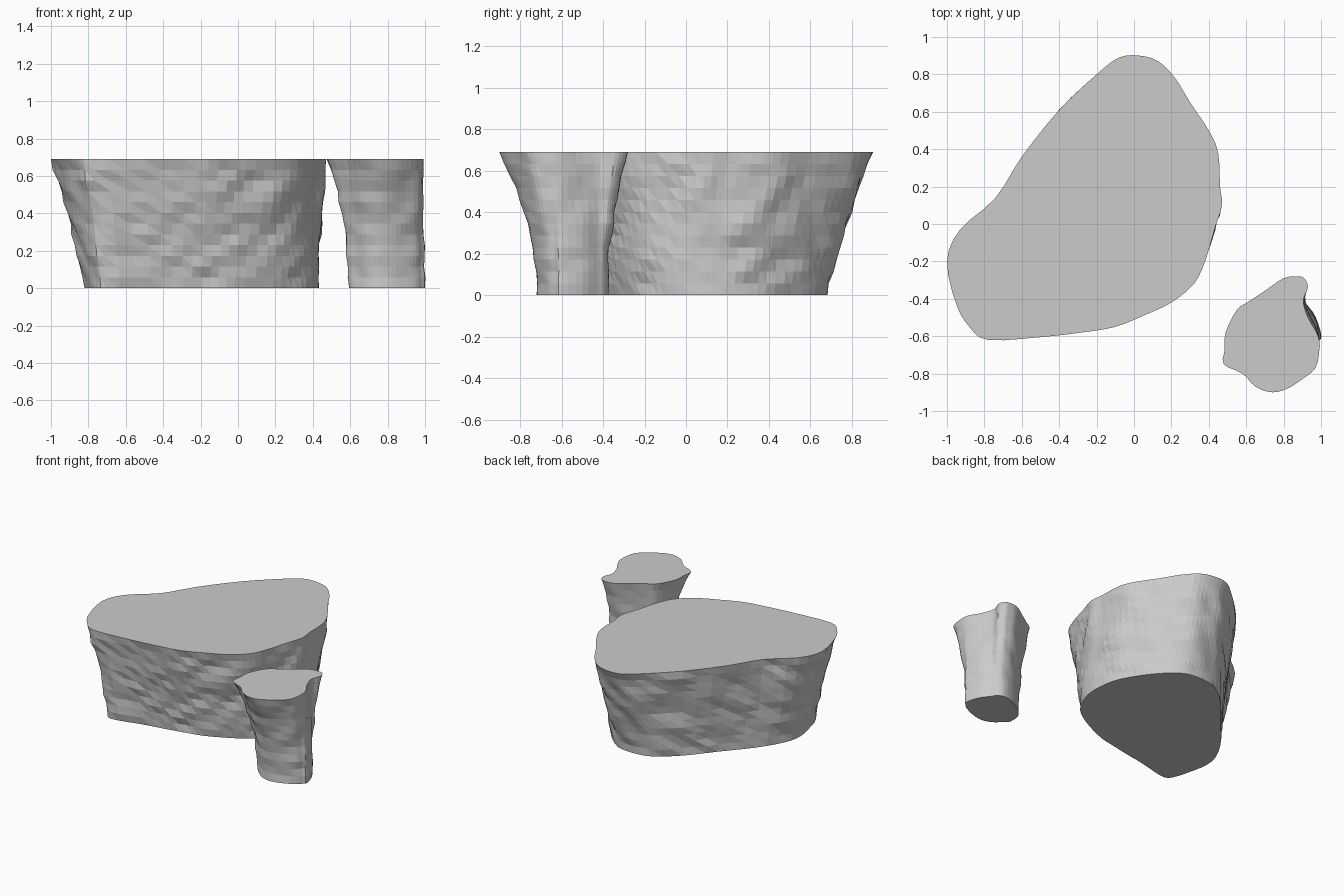
import bpy, bmesh
from mathutils import Vector, noise

if "Cube" in bpy.data.objects:
    bpy.data.objects.remove(bpy.data.objects["Cube"])

HEIGHT = 0.69
RINGS = 12
STEPS = 3

# Outline pairs: the flared rim on top and the matching narrower foot
big_top = [(.03, .90), (.13, .87), (.22, .78), (.30, .65), (.40, .50), (.45, .38),
           (.46, .20), (.47, .10), (.43, -.03), (.38, -.20), (.32, -.32), (.20, -.42),
           (.05, -.49), (-.10, -.55), (-.28, -.58), (-.50, -.605), (-.78, -.62),
           (-.88, -.55), (-.95, -.43), (-1.0, -.20), (-.93, -.03), (-.74, .14),
           (-.60, .36), (-.40, .61), (-.20, .80), (-.08, .89)]
big_foot = [(.03, .68), (.11, .66), (.20, .59), (.28, .50), (.36, .38), (.41, .27),
            (.43, .15), (.43, .05), (.40, -.06), (.34, -.17), (.26, -.24), (.14, -.31),
            (-.02, -.38), (-.15, -.41), (-.30, -.44), (-.47, -.47), (-.70, -.52),
            (-.76, -.46), (-.79, -.36), (-.82, -.20), (-.79, -.06), (-.68, .12),
            (-.50, .33), (-.34, .52), (-.18, .65), (-.07, .68)]
small_top = [(.87, -.28), (.91, -.29), (.93, -.34), (.905, -.41), (.93, -.50), (.985, -.60),
             (.99, -.68), (.97, -.77), (.90, -.83), (.82, -.88), (.74, -.90), (.65, -.87),
             (.58, -.80), (.48, -.75), (.485, -.67), (.49, -.58), (.55, -.46), (.62, -.41),
             (.71, -.35), (.80, -.29)]
small_foot = [(.84, -.375), (.87, -.38), (.90, -.40), (.92, -.43), (.97, -.50), (1.0, -.60),
              (.98, -.63), (.95, -.66), (.89, -.69), (.82, -.715), (.75, -.72), (.69, -.70),
              (.64, -.66), (.60, -.62), (.595, -.58), (.60, -.53), (.63, -.48), (.68, -.44),
              (.74, -.40), (.80, -.38)]


def smooth_outline(points):
    """Closed spline through the outline points."""
    pts = [Vector(p) for p in points]
    n, out = len(pts), []
    for i in range(n):
        a, b, c, d = (pts[(i + k) % n] for k in (-1, 0, 1, 2))
        for s in range(STEPS):
            t = s / STEPS
            out.append(0.5 * (2 * b + (c - a) * t + (2 * a - 5 * b + 4 * c - d) * t * t
                              + (3 * b - a - 3 * c + d) * t ** 3))
    return out


def rock_pillar(name, top, foot, flare, rough):
    """Loft foot to rim, chip the wall with noise, cap both ends flat."""
    top, foot = smooth_outline(top), smooth_outline(foot)
    n = len(top)
    bm = bmesh.new()
    rings = []
    for r in range(RINGS + 1):
        t = r / RINGS
        row = [f.lerp(p, t ** flare) for f, p in zip(foot, top)]
        ring = []
        for i, p in enumerate(row):
            z = t * HEIGHT
            edge = row[(i + 1) % n] - row[i - 1]
            # Outlines run clockwise, so outward is left of travel
            out = Vector((-edge.y, edge.x)).normalized()
            if 0 < r < RINGS:
                # Slanted streaks, like worn rock strata
                sample = Vector((p.x * 7 - z * 4, p.y * 7 - z * 4, z * 7))
                p = p + out * rough * noise.noise(sample)
            ring.append(bm.verts.new((p.x, p.y, z)))
        rings.append(ring)
    for lo, hi in zip(rings, rings[1:]):
        for i in range(n):
            j = (i + 1) % n
            bm.faces.new((lo[i], hi[i], hi[j]))
            bm.faces.new((lo[i], hi[j], lo[j]))
    bm.faces.new(rings[0])
    bm.faces.new(rings[-1])
    bmesh.ops.recalc_face_normals(bm, faces=bm.faces)
    mesh = bpy.data.meshes.new(name)
    bm.to_mesh(mesh)
    bm.free()
    bpy.context.collection.objects.link(bpy.data.objects.new(name, mesh))


# Large rock and the small pillar beside it
rock_pillar("large_rock", big_top, big_foot, 1.15, 0.022)
rock_pillar("small_rock", small_top, small_foot, 2.0, 0.014)
